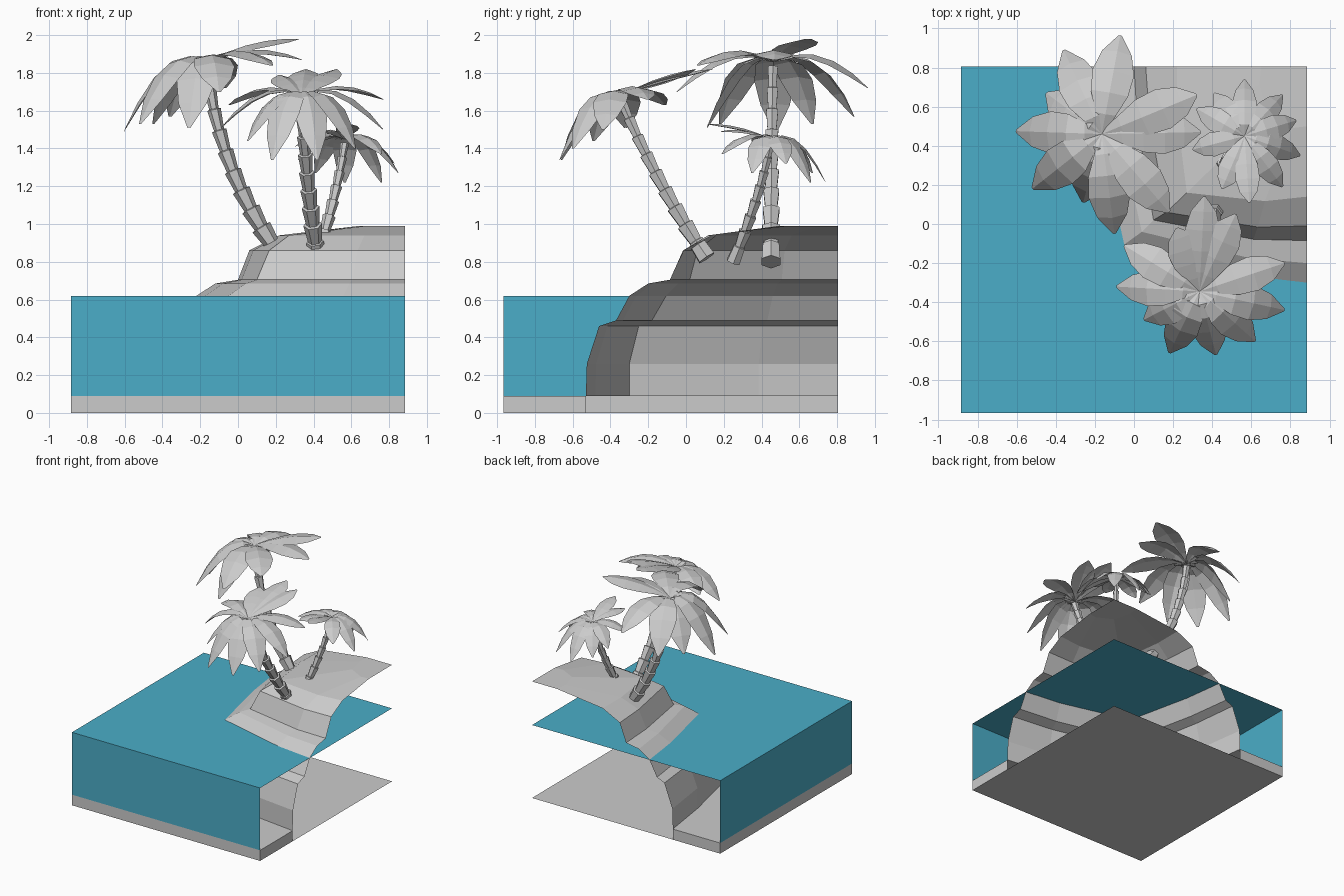
import bpy, math
from mathutils import Vector

if "Cube" in bpy.data.objects:
    bpy.data.objects.remove(bpy.data.objects["Cube"])

X, Y0, Y1, WATER, BED = 0.885, -0.967, 0.805, 0.62, 0.09


def make(name, verts, faces, mat=None):
    me = bpy.data.meshes.new(name)
    me.from_pydata([tuple(v) for v in verts], [], faces)
    me.update()
    ob = bpy.data.objects.new(name, me)
    bpy.context.collection.objects.link(ob)
    if mat:
        me.materials.append(mat)
    return ob


def bezier(a, b, c, t):
    return a * (1 - t) ** 2 + b * 2 * t * (1 - t) + c * t * t


def tangent(a, b, c, t):
    return ((b - a) * (1 - t) + (c - b) * t).normalized()


# Island shell, open at the back and right: z, right-edge y, corner x, corner y, back-edge x
rows = [
    (.09, -.53, -.23, -.30, -.44), (.26, -.525, -.23, -.30, -.435),
    (.46, -.46, -.19, -.25, -.36), (.49, -.37, -.11, -.18, -.29),
    (.62, -.30, -.05, -.105, -.22), (.685, -.20, .04, -.04, -.12),
    (.705, -.085, .10, .02, .0), (.86, -.01, .165, .06, .06),
    (.94, .14, .27, .16, .22), (.99, .50, .68, .56, .65)]
verts, faces = [], []
for z, ry, cx, cy, bx in rows:
    verts += [(X, ry, z),
              (cx + .65 * (X - cx), cy + .65 * (ry - cy) - .03, z),
              (cx, cy, z),
              (cx + .62 * (bx - cx) - .02, cy + .62 * (Y1 - cy), z),
              (bx, Y1, z)]
for r in range(len(rows) - 1):
    for c in range(4):
        i = r * 5 + c
        faces.append((i, i + 5, i + 6, i + 1))
n = len(verts)
verts.append((X, Y1, .99))
faces.append((n, n - 1, n - 2, n - 3, n - 4, n - 5))
make("island", verts, faces)

# Seabed slab around the island foot, with a full bottom sheet
outline = [(-X, Y0), (X, Y0)] + [v[:2] for v in verts[:5]] + [(-X, Y1)]
k = len(outline)
sv = [(x, y, BED) for x, y in outline] + [(x, y, 0) for x, y in outline] + [(X, Y1, 0)]
sf = [tuple(range(k))]
for a, b in ((0, 1), (1, 2), (6, 7), (7, 0)):
    sf.append((a + k, b + k, b, a))
sf.append((k, k + 7, 2 * k, k + 1))
make("seabed", sv, sf)

# Water: top, front and left sides
blue = bpy.data.materials.new("water_blue")
blue.diffuse_color = (0.07, 0.42, 0.58, 1)
blue.use_nodes = True
blue.node_tree.nodes["Principled BSDF"].inputs["Base Color"].default_value = blue.diffuse_color
wv = [(-X, Y0, WATER), (X, Y0, WATER), (X, Y1, WATER), (-X, Y1, WATER),
      (-X, Y0, BED), (X, Y0, BED), (-X, Y1, BED)]
make("water", wv, [(0, 1, 2, 3), (4, 5, 1, 0), (6, 4, 0, 3)], blue)


# Trunk: stepped rings lofted along a curve
def trunk(name, a, b, c, segs, r0, r1, sides=6):
    verts, faces = [], []
    rings = []
    for s in range(segs):
        r = r0 + (r1 - r0) * s / (segs - 1)
        low, high = (1.1, .95) if s == 0 else (.82, 1.1)
        rings += [(s / segs, r * low), ((s + 1) / segs - .004, r * high)]
    for t, r in rings:
        p, d = bezier(a, b, c, t), tangent(a, b, c, t)
        u = d.cross(Vector((0, 1, 0))).normalized()
        w = d.cross(u)
        for j in range(sides):
            q = 2 * math.pi * j / sides
            verts.append(p + (u * math.cos(q) + w * math.sin(q)) * r)
    for i in range(len(rings) - 1):
        for j in range(sides):
            m = (j + 1) % sides
            faces.append((i * sides + j, i * sides + m,
                          (i + 1) * sides + m, (i + 1) * sides + j))
    faces.append(tuple(reversed(range(sides))))
    faces.append(tuple(range(len(verts) - sides, len(verts))))
    make(name, verts, faces)


# Fronds: drooping sheets creased along the midrib, one per tip position
def fronds(name, head, tips, width):
    shape = [(0, .12), (.2, .5), (.42, .9), (.64, 1), (.84, .72), (1, .08)]
    verts, faces = [], []
    for tip in tips:
        tip = Vector(tip)
        lift = .24 * (tip - head).length + .5 * (head.z - tip.z)
        ctrl = (head + tip) / 2 + Vector((0, 0, lift))
        out = Vector((tip.x - head.x, tip.y - head.y, 0)).normalized()
        side = Vector((0, 0, 1)).cross(out)
        base = len(verts)
        for t, w in shape:
            p, d = bezier(head, ctrl, tip, t), tangent(head, ctrl, tip, t)
            drop = d.cross(side) * (-.22 * w * width / 2)
            half = side * (w * width / 2)
            verts += [p - half + drop, p, p + half + drop]
        for s in range(len(shape) - 1):
            for e in (0, 1):
                i = base + s * 3 + e
                faces.append((i, i + 3, i + 4, i + 1))
    make(name, verts, faces)


palms = {
    "tall_palm": ((.25, .45, .80), (-.10, .45, 1.25), (-.165, .46, 1.86), 10, .052, .028, .215, [
        (-.07, .965, 1.72), (-.36, .89, 1.57), (-.45, .67, 1.53), (-.605, .475, 1.49),
        (-.52, .18, 1.53), (-.26, .11, 1.51), (-.10, -.05, 1.70), (.18, .06, 1.84),
        (.34, .47, 1.87), (.32, .66, 1.98)]),
    "front_palm": ((.42, .11, .82), (.36, -.16, 1.22), (.335, -.345, 1.68), 9, .048, .028, .18, [
        (.36, .14, 1.82), (.52, .05, 1.82), (.77, -.20, 1.66), (.77, -.44, 1.50),
        (.62, -.60, 1.40), (.42, -.67, 1.34), (.18, -.66, 1.34), (.05, -.49, 1.44),
        (-.09, -.32, 1.51), (-.05, -.11, 1.63), (.22, -.02, 1.79)]),
    "small_palm": ((.41, .25, .80), (.52, .39, 1.135), (.565, .45, 1.45), 8, .036, .021, .125, [
        (.59, .11, 1.53), (.45, .18, 1.49), (.30, .38, 1.41), (.32, .59, 1.34),
        (.41, .67, 1.27), (.565, .74, 1.22), (.76, .66, 1.22), (.83, .53, 1.32),
        (.85, .35, 1.27), (.76, .19, 1.37)]),
}
for name, (a, b, c, segs, r0, r1, width, tips) in palms.items():
    a, b, c = Vector(a), Vector(b), Vector(c)
    trunk(name + "_trunk", a, b, c - Vector((0, 0, .02)), segs, r0, r1)
    fronds(name + "_fronds", c, tips, width)
